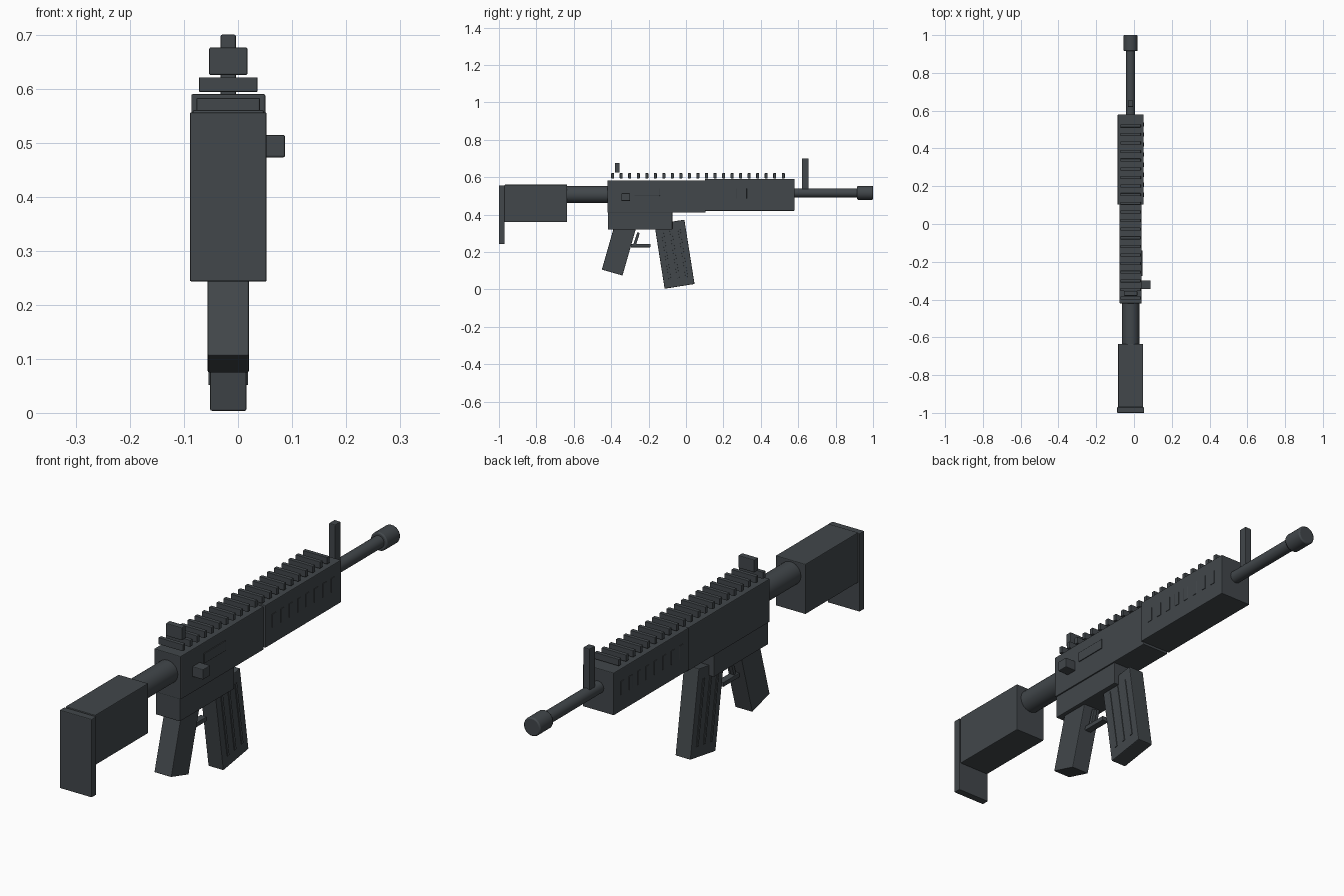
import bpy, math
from mathutils import Matrix, Vector

if "Cube" in bpy.data.objects:
    bpy.data.objects.remove(bpy.data.objects["Cube"])

CX = -0.018  # centre line of the body

metal = bpy.data.materials.new("dark_grey")
metal.diffuse_color = (0.054, 0.063, 0.070, 1)
metal.use_nodes = True
metal.node_tree.nodes["Principled BSDF"].inputs["Base Color"].default_value = metal.diffuse_color


def finish(ob, name, bevel):
    ob.name = name
    ob.data.materials.append(metal)
    if bevel:
        mod = ob.modifiers.new("soft_edges", 'BEVEL')
        mod.width = bevel
        mod.segments = 2
        mod.limit_method = 'ANGLE'
        mod.angle_limit = math.radians(40)
    return ob


def box(name, half_x, y, z, x=CX, tilt=0, bevel=0.003):
    """Box spanning y and z ranges, tilted about its own centre."""
    bpy.ops.mesh.primitive_cube_add(size=1)
    ob = bpy.context.object
    ob.data.transform(Matrix.Diagonal((2 * half_x, y[1] - y[0], z[1] - z[0], 1)))
    ob.location = (x, sum(y) / 2, sum(z) / 2)
    ob.rotation_euler.x = math.radians(tilt)
    return finish(ob, name, bevel)


def tube(name, radius, y, z, bevel=0.0):
    """Cylinder along y."""
    bpy.ops.mesh.primitive_cylinder_add(vertices=24, radius=radius, depth=y[1] - y[0])
    ob = bpy.context.object
    ob.data.transform(Matrix.Rotation(math.pi / 2, 4, 'X'))
    ob.location = (CX, sum(y) / 2, z)
    bpy.ops.object.shade_smooth_by_angle(angle=math.radians(30))
    return finish(ob, name, bevel)


# Stock
box("butt_plate", 0.071, (-1.0, -0.97), (0.243, 0.556))
box("stock", 0.066, (-0.97, -0.635), (0.36, 0.56))
tube("buffer_tube", 0.046, (-0.66, -0.40), 0.507)

# Receiver
box("upper_receiver", 0.059, (-0.42, 0.105), (0.41, 0.583))
box("lower_receiver", 0.054, (-0.418, -0.073), (0.32, 0.42))
box("ejection_port", 0.003, (-0.275, -0.14), (0.50, 0.54), x=0.0415, bevel=0.001)
box("charging_knob", 0.026, (-0.345, -0.299), (0.473, 0.514), x=0.061)

# Handguard with side vents
box("handguard", 0.0685, (0.102, 0.58), (0.42, 0.59))
for side in (-1, 1):
    for i in range(8):
        y = 0.155 + i * 0.053
        box("handguard_vent", 0.003, (y - 0.011, y + 0.011), (0.485, 0.54),
            x=CX + side * 0.0675, bevel=0.001)

# Top rail teeth
for i in range(21):
    y = -0.392 + i * 0.0456
    box("rail_tooth", 0.054, (y - 0.008, y + 0.008), (0.594, 0.621), bevel=0.0015)

# Barrel and sights
tube("barrel", 0.0245, (0.56, 0.93), 0.516)
tube("muzzle", 0.037, (0.915, 1.0), 0.516, bevel=0.005)
box("front_sight", 0.014, (0.62, 0.655), (0.52, 0.70))
box("rear_sight", 0.0355, (-0.38, -0.355), (0.625, 0.676))

# Grip and trigger
box("grip", 0.038, (-0.4165, -0.3015), (0.085, 0.345), tilt=-16)
box("trigger", 0.008, (-0.272, -0.258), (0.232, 0.305), tilt=-18, bevel=0.002)
box("trigger_guard", 0.014, (-0.295, -0.19), (0.225, 0.243), bevel=0.002)

# Magazine with three ribs on each side
TILT = 9
centre = Vector((CX, -0.0615, 0.188))
turn = Matrix.Rotation(math.radians(TILT), 3, 'X')
box("magazine", 0.0335, (centre.y - 0.081, centre.y + 0.081),
    (centre.z - 0.174, centre.z + 0.174), tilt=TILT)
for side in (-1, 1):
    for offset in (-0.045, 0.0, 0.045):
        p = centre + turn @ Vector((side * 0.0335, offset, 0.0))
        box("magazine_rib", 0.003, (p.y - 0.006, p.y + 0.006),
            (p.z - 0.13, p.z + 0.13), x=p.x, tilt=TILT, bevel=0.001)
